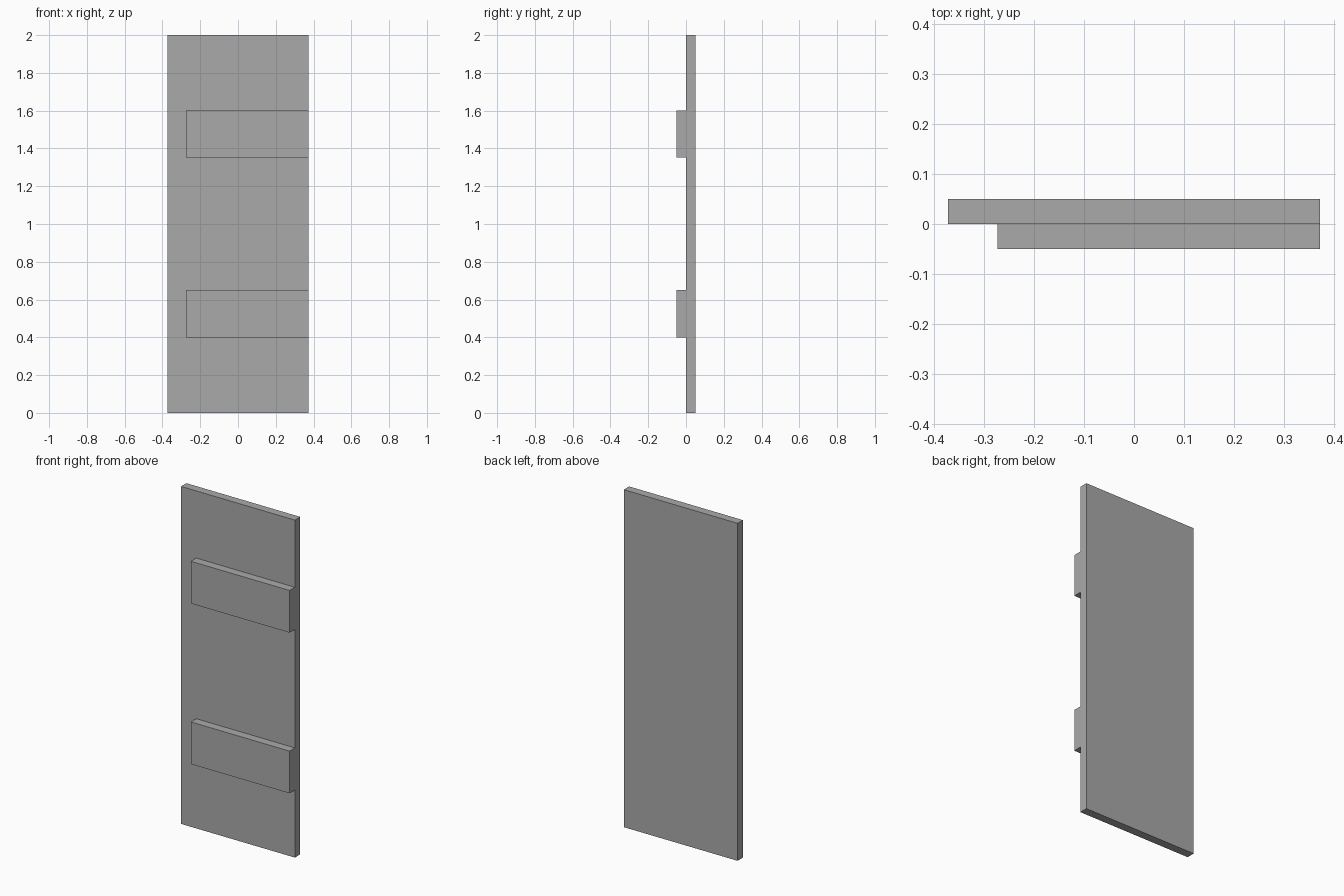
import bpy

default = bpy.data.objects.get("Cube")
if default:
    bpy.data.objects.remove(default, do_unlink=True)

grey = bpy.data.materials.new("plain grey")
grey.use_nodes = True
grey.diffuse_color = (0.4, 0.4, 0.4, 1)
grey.node_tree.nodes["Principled BSDF"].inputs["Base Color"].default_value = grey.diffuse_color


def box(name, low, high):
    """Add a box spanning two opposite corners."""
    centre = [(a + b) / 2 for a, b in zip(low, high)]
    bpy.ops.mesh.primitive_cube_add(size=1, location=centre)
    obj = bpy.context.object
    obj.name = name
    obj.scale = [b - a for a, b in zip(low, high)]
    bpy.ops.object.transform_apply(location=False, rotation=False, scale=True)
    obj.data.materials.append(grey)
    return obj


half_width = 0.373
depth = 0.05

# Upright flat panel
box("panel", (-half_width, 0, 0), (half_width, depth, 2))

# Two battens on the front, flush with the panel's left edge
for name, bottom in (("lower_batten", 0.4), ("upper_batten", 1.352)):
    box(name, (-0.274, -depth, bottom), (half_width, 0, bottom + 0.25))
